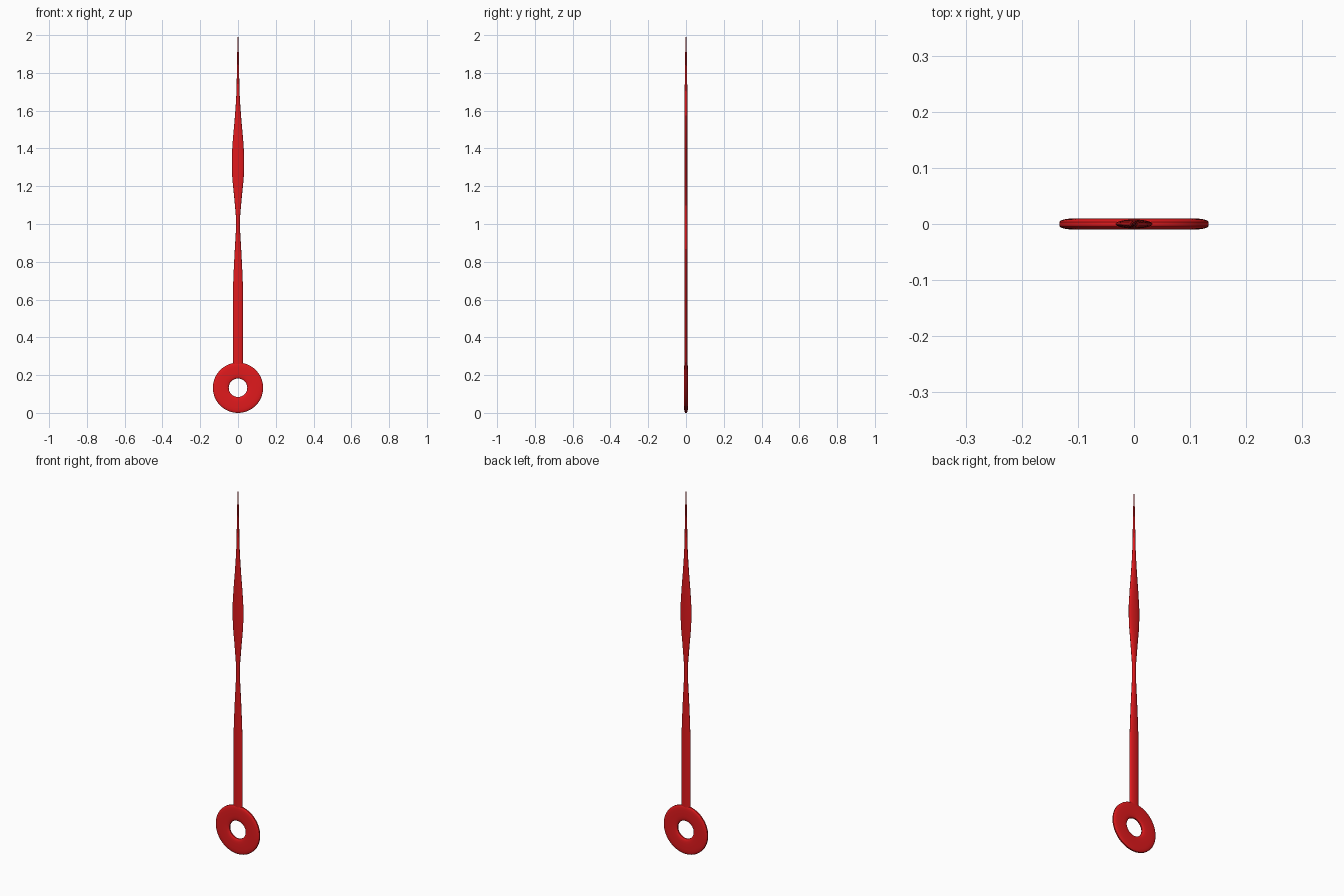
import bpy, bmesh, math

if "Cube" in bpy.data.objects:
    bpy.data.objects.remove(bpy.data.objects["Cube"])

red = bpy.data.materials.new("red_enamel")
red.diffuse_color = (0.75, 0.01, 0.012, 1)
red.use_nodes = True
red.node_tree.nodes["Principled BSDF"].inputs["Base Color"].default_value = red.diffuse_color


def finish(name, bm):
    bmesh.ops.recalc_face_normals(bm, faces=bm.faces)
    me = bpy.data.meshes.new(name)
    bm.to_mesh(me)
    bm.free()
    ob = bpy.data.objects.new(name, me)
    bpy.context.collection.objects.link(ob)
    me.materials.append(red)
    bpy.ops.object.select_all(action='DESELECT')
    ob.select_set(True)
    bpy.context.view_layer.objects.active = ob
    bpy.ops.object.shade_smooth_by_angle(angle=math.radians(40))
    return ob


def bridge(bm, a, b):
    n = len(a)
    for i in range(n):
        j = (i + 1) % n
        bm.faces.new((a[i], a[j], b[j], b[i]))


# Mounting ring: rounded flat section turned about the y axis
R_OUT, R_IN, HALF = 0.133, 0.049, 0.01
mid, half_w = (R_OUT + R_IN) / 2, (R_OUT - R_IN) / 2
SEG, SIDES = 64, 20
bm = bmesh.new()
loops = []
for s in range(SEG):
    a = 2 * math.pi * s / SEG
    loop = []
    for k in range(SIDES):
        t = 2 * math.pi * (k + 0.5) / SIDES
        c, d = math.cos(t), math.sin(t)
        r = mid + half_w * math.copysign(abs(c) ** 0.6, c) / math.cos(math.pi / SIDES) ** 0.6
        y = HALF * math.copysign(abs(d) ** 0.6, d)
        loop.append(bm.verts.new((r * math.cos(a), y, R_OUT + r * math.sin(a))))
    loops.append(loop)
for s in range(SEG):
    bridge(bm, loops[s], loops[(s + 1) % SEG])
finish("mounting_ring", bm)

# Blade: oval sections (height, half width, half thickness)
sections = [
    (0.23, 0.027, 0.008), (0.65, 0.027, 0.008), (0.75, 0.023, 0.008),
    (0.85, 0.018, 0.008), (0.95, 0.012, 0.008), (1.00, 0.0105, 0.008),
    (1.05, 0.012, 0.008), (1.15, 0.021, 0.008), (1.24, 0.030, 0.008),
    (1.30, 0.033, 0.008), (1.36, 0.033, 0.008), (1.45, 0.027, 0.008),
    (1.55, 0.018, 0.008), (1.63, 0.012, 0.008), (1.70, 0.008, 0.007),
    (1.80, 0.006, 0.006), (1.92, 0.0038, 0.0038), (2.00, 0.001, 0.001),
]
bm = bmesh.new()
loops = []
for z, w, d in sections:
    loops.append([bm.verts.new((w * math.cos(math.tau * k / 20),
                                d * math.sin(math.tau * k / 20), z))
                  for k in range(20)])
for a, b in zip(loops, loops[1:]):
    bridge(bm, a, b)
bm.faces.new(loops[0])
bm.faces.new(loops[-1])
finish("blade", bm)
